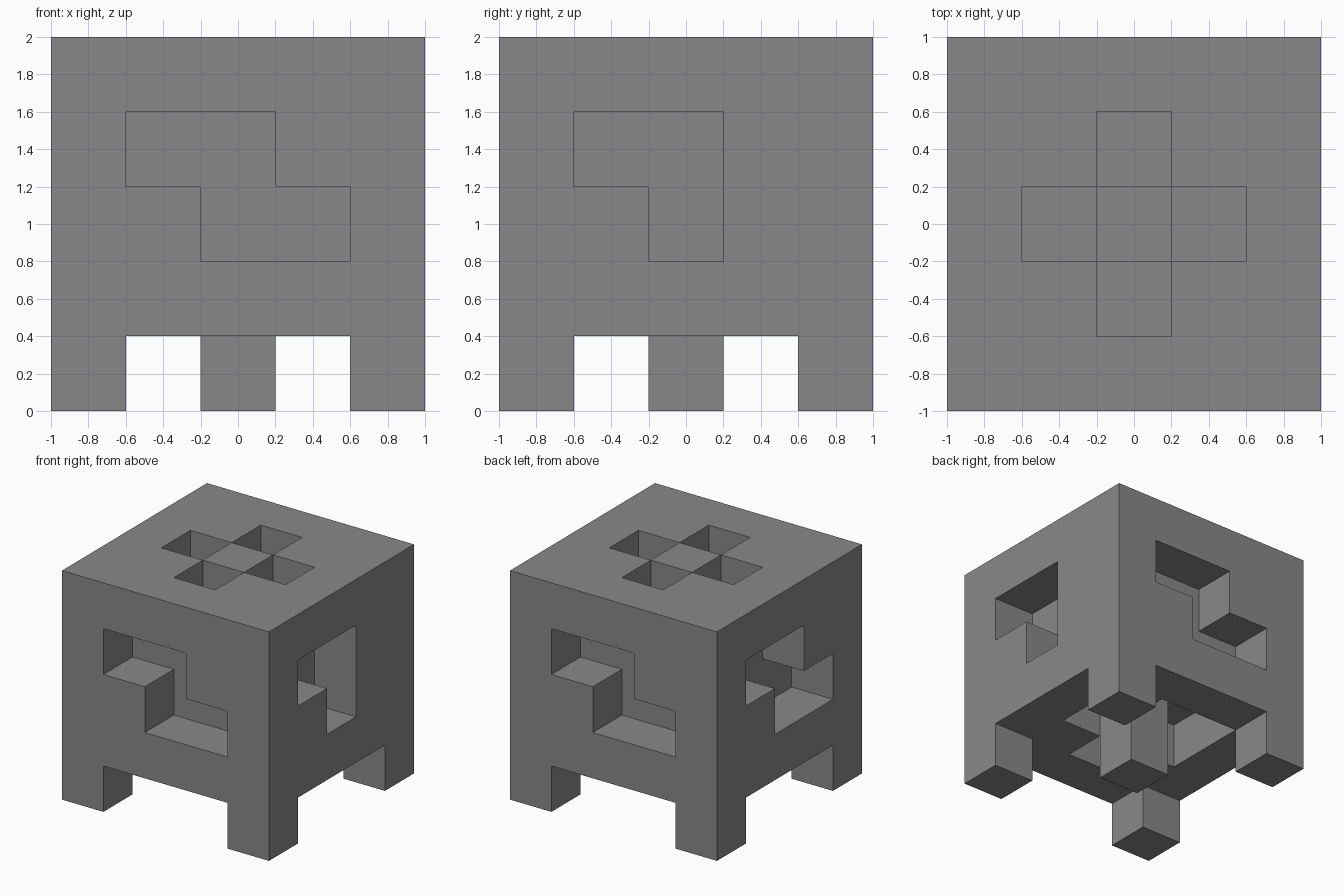
import bpy
import bmesh
from itertools import product
from mathutils import Vector

default = bpy.data.objects.get("Cube")
if default:
    bpy.data.objects.remove(default, do_unlink=True)

N, CELL = 5, 0.4          # cells along each side, cell size
LAST = N - 1

grey = bpy.data.materials.new("plain grey")
grey.use_nodes = True
grey.diffuse_color = (0.25, 0.25, 0.25, 1)
grey.node_tree.nodes["Principled BSDF"].inputs["Base Color"].default_value = grey.diffuse_color

# Pockets one cell deep, as (column, row) pairs on each face
STEP = {(1, 3), (2, 3), (2, 2), (3, 2)}
CROSS = {(1, 2), (3, 2), (2, 1), (2, 3)}
pockets = set()
pockets |= {(c, 0, r) for c, r in STEP}                        # front
pockets |= {(LAST - c, LAST, r) for c, r in STEP}              # back
pockets |= {(0, LAST - c, r) for c, r in STEP}                 # right side
pockets |= {(LAST, c, r) for c, r in STEP - {(3, 2)}}          # left side
pockets |= {(c, r, LAST) for c, r in CROSS}                    # top
pockets |= {(c, r, 1) for c, r in CROSS | {(1, 3)}}            # underside

# Parts as sets of cells
body = {c for c in product(range(N), repeat=3) if c[2] > 0} - pockets
parts = {"carved_body": body, "center_post": {(2, 2, 0)}}
for x, sx in ((0, "right"), (LAST, "left")):
    for y, sy in ((0, "front"), (LAST, "back")):
        parts[f"{sy}_{sx}_leg"] = {(x, y, 0)}
solid = set().union(*parts.values())


def build(name, cells):
    """Make an object from the outer faces of a set of cells."""
    bm = bmesh.new()
    origin = Vector((-N / 2, -N / 2, 0))
    for cell in sorted(cells):
        middle = Vector(cell) + origin + Vector((0.5, 0.5, 0.5))
        for axis, side in product(range(3), (-1, 1)):
            normal = Vector((0, 0, 0))
            normal[axis] = side
            if tuple(int(a + b) for a, b in zip(cell, normal)) in solid:
                continue
            u = Vector((0, 0, 0))
            u[(axis + 1) % 3] = 0.5
            v = normal.cross(u)
            face_middle = middle + normal / 2
            corners = (-u - v, u - v, u + v, v - u)
            bm.faces.new([bm.verts.new((face_middle + c) * CELL) for c in corners])
    bmesh.ops.remove_doubles(bm, verts=bm.verts, dist=0.001)
    mesh = bpy.data.meshes.new(name)
    bm.to_mesh(mesh)
    bm.free()
    mesh.materials.append(grey)
    bpy.context.collection.objects.link(bpy.data.objects.new(name, mesh))


for part_name, part_cells in parts.items():
    build(part_name, part_cells)
